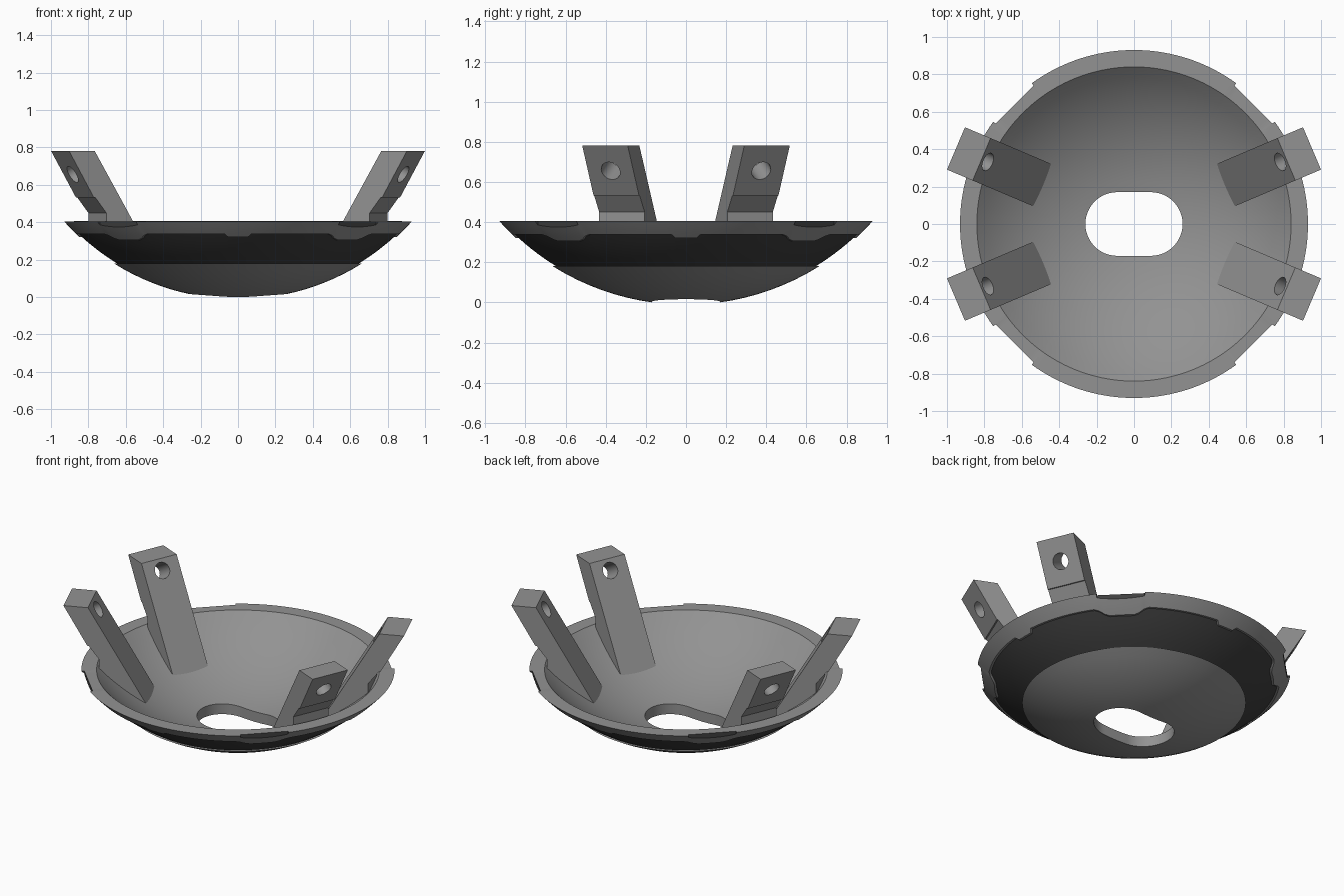
import bpy, bmesh, math
from mathutils import Matrix, Vector

if "Cube" in bpy.data.objects:
    bpy.data.objects.remove(bpy.data.objects["Cube"])

CZ, R_OUT, R_IN = 1.2355, 1.247, 1.181   # sphere centre height, outer and inner radius
RIM_Z, BAND_LOW, BAND_HIGH, STEP = 0.405, 0.18, 0.338, 0.009


def material(name, v):
    m = bpy.data.materials.new(name)
    m.diffuse_color = (v, v, v, 1)
    m.use_nodes = True
    m.node_tree.nodes["Principled BSDF"].inputs["Base Color"].default_value = m.diffuse_color
    return m


grey = material("mid grey", 0.29)
dark = material("dark grey", 0.05)


def add_object(name, bm, mats):
    bmesh.ops.recalc_face_normals(bm, faces=bm.faces[:])
    me = bpy.data.meshes.new(name)
    bm.to_mesh(me)
    bm.free()
    for m in mats:
        me.materials.append(m)
    ob = bpy.data.objects.new(name, me)
    bpy.context.collection.objects.link(ob)
    return ob


def shade(ob):
    bpy.ops.object.select_all(action='DESELECT')
    ob.select_set(True)
    bpy.context.view_layer.objects.active = ob
    bpy.ops.object.shade_smooth_by_angle(angle=math.radians(28))


def sphere_z(r, R):
    return CZ - math.sqrt(R * R - r * r)


def sphere_r(z, R):
    return math.sqrt(R * R - (CZ - z) ** 2)


def slot_radius(t):
    # rounded slot: half straight length a, end radius b
    a, b = 0.09, 0.17
    c, s = abs(math.cos(t)), abs(math.sin(t))
    if a * s >= b * c:
        return b / s
    return a * c + math.sqrt(b * b - (a * s) ** 2)


def ramp(x):
    return min(max(x, 0.0), 1.0)


def column(deg):
    """Closed profile at one angle: list of (radius, z, material of next strip)."""
    t = math.radians(deg)
    off = abs((deg % 90) - 45)               # degrees from the nearest flat
    tab = 45 - off                           # degrees from the nearest tab
    k = ramp((11 - off) / 6)
    top = BAND_HIGH - 0.033 * k * k * (3 - 2 * k) - 0.017 * ramp((4.8 - tab) / 1.2)
    hole = slot_radius(t)
    pts = []
    n = 12
    for i in range(n + 1):                   # inside of the bowl
        r = hole + (0.84 - hole) * i / n
        pts.append((r, sphere_z(r, R_IN), 0))
    rim_r = sphere_r(RIM_Z, R_OUT)
    if off < 9:                              # flat cut in the rim edge
        rim_r = 0.902 / math.cos(math.radians(off))
    cut_z = sphere_z(rim_r, R_OUT)
    pts.append((rim_r, RIM_Z, 1))
    pts.append((rim_r, cut_z, 0))
    for i in range(1, 4):                    # rim strip
        z = cut_z + (top - cut_z) * i / 3
        pts.append((sphere_r(z, R_OUT), z, 0))
    for i in range(6):                       # recessed dark band
        z = top + (BAND_LOW - top) * i / 5
        pts.append((sphere_r(z, R_OUT - STEP), z, 1 if i < 5 else 0))
    low = sphere_r(BAND_LOW, R_OUT)
    for i in range(9):                       # underside
        r = low + (hole - low) * i / 8
        pts.append((r, sphere_z(r, R_OUT), 0))
    return pts


# Bowl: turned profile whose edges vary with the angle
angles = [float(a) for a in range(0, 360, 2)]
for q in range(0, 360, 90):
    angles += [q + 35.99, q + 36.01, q + 53.99, q + 54.01]
    angles += [(q + d) % 360 for d in (3.6, 4.8, -3.6, -4.8)]
angles = sorted(a for a in set(angles) if not any(abs(a % 90 - e) < 1e-6 for e in (36, 54)))
bm = bmesh.new()
cols = []
for deg in angles:
    t = math.radians(deg)
    pts = column(deg)
    cols.append([bm.verts.new((r * math.cos(t), r * math.sin(t), z)) for r, z, _ in pts])
strip = [p[2] for p in column(0)]
for i, a in enumerate(cols):
    b = cols[(i + 1) % len(cols)]
    for j in range(len(a)):
        m = (j + 1) % len(a)
        f = bm.faces.new((a[j], b[j], b[m], a[m]))
        f.material_index = strip[j]
bmesh.ops.remove_doubles(bm, verts=bm.verts[:], dist=2e-5)
shade(add_object("bowl", bm, [grey, dark]))

# Arms: side profile (distance from axis, height) extruded across the width
PROFILE = [(1.034, 0.782), (0.889, 0.532), (0.881, 0.532), (0.817, 0.45), (0.817, 0.35),
           (0.67, 0.235), (0.505, 0.14), (0.885, 0.782)]
HALF = 0.123
for n, deg in enumerate((23, 157, 203, 337), 1):
    turn = Matrix.Rotation(math.radians(deg), 4, 'Z')
    bm = bmesh.new()
    sides = [[bm.verts.new(turn @ Vector((u, s * HALF, z))) for u, z in PROFILE] for s in (-1, 1)]
    for side in sides:
        bm.faces.new(side)
    for i in range(len(PROFILE)):
        k = (i + 1) % len(PROFILE)
        bm.faces.new((sides[0][i], sides[0][k], sides[1][k], sides[1][i]))
    arm = add_object("arm_%d" % n, bm, [grey])

    # Bolt hole square to the sloping faces
    bm = bmesh.new()
    place = turn @ Matrix.Translation((0.906, 0, 0.687)) @ Matrix.Rotation(math.radians(-60), 4, 'Y')
    bmesh.ops.create_cone(bm, cap_ends=True, segments=32, radius1=0.05, radius2=0.05,
                          depth=0.4, matrix=place)
    cutter = add_object("hole_cutter_%d" % n, bm, [grey])
    mod = arm.modifiers.new("bolt hole", 'BOOLEAN')
    mod.operation, mod.solver, mod.object = 'DIFFERENCE', 'EXACT', cutter
    bpy.context.view_layer.objects.active = arm
    bpy.ops.object.modifier_apply(modifier=mod.name)
    bpy.data.objects.remove(cutter)
    shade(arm)
